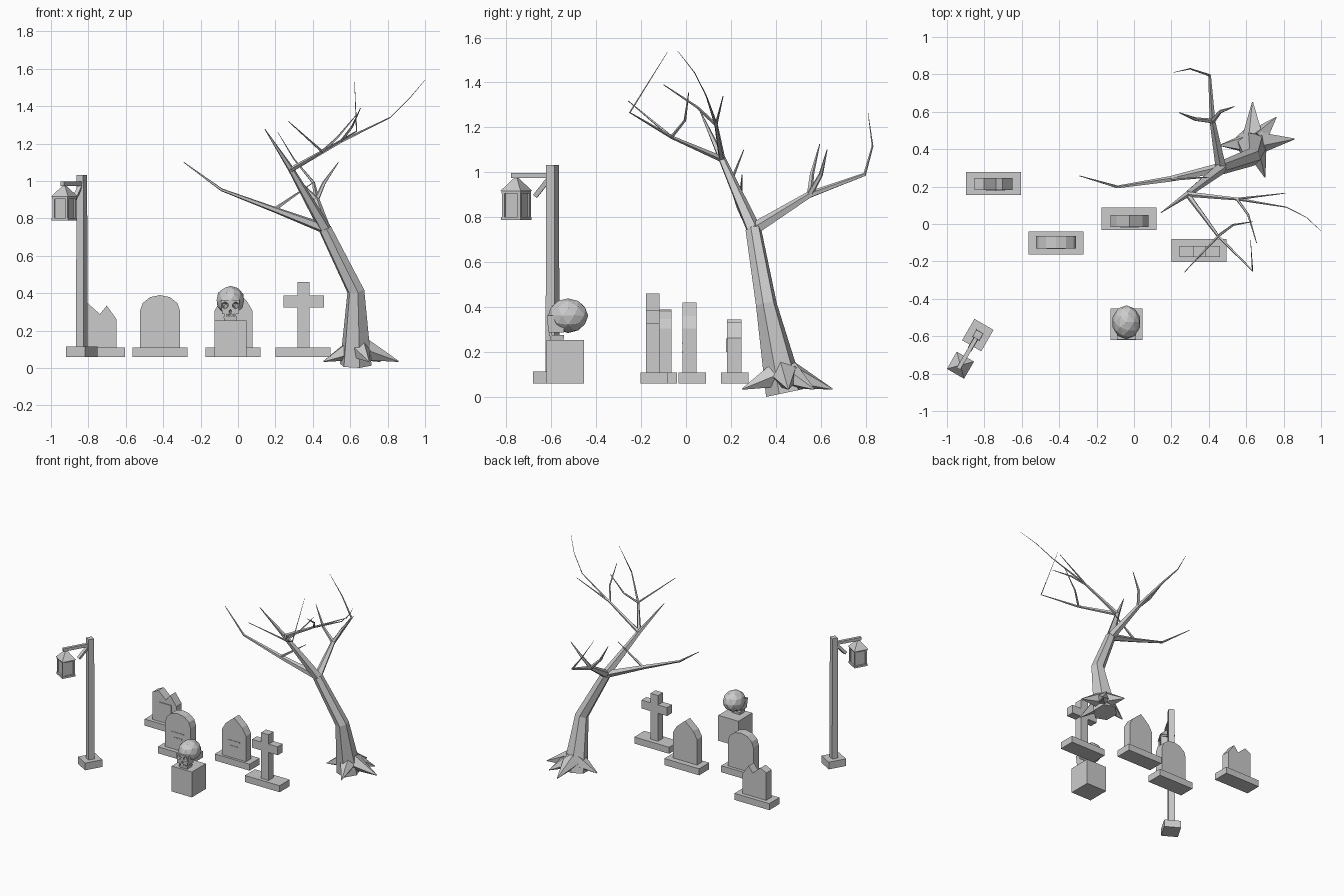
import bpy, bmesh, math
from mathutils import Vector, Matrix

if "Cube" in bpy.data.objects:
    bpy.data.objects.remove(bpy.data.objects["Cube"], do_unlink=True)

grey = bpy.data.materials.new("plain_grey")
grey.use_nodes = True
grey.diffuse_color = (0.6, 0.6, 0.6, 1)
grey.node_tree.nodes["Principled BSDF"].inputs["Base Color"].default_value = (0.6, 0.6, 0.6, 1)


def finish(name, bm, matrix=None):
    if matrix:
        bm.transform(matrix)
    bmesh.ops.recalc_face_normals(bm, faces=bm.faces)
    mesh = bpy.data.meshes.new(name)
    bm.to_mesh(mesh)
    bm.free()
    mesh.materials.append(grey)
    ob = bpy.data.objects.new(name, mesh)
    bpy.context.scene.collection.objects.link(ob)
    return ob


def box(name, center, size, matrix=None, taper=1.0):
    """Box whose top is scaled by taper; taper 0 gives a pyramid."""
    bm = bmesh.new()
    bmesh.ops.create_cube(bm, size=1)
    for v in bm.verts:
        if v.co.z > 0:
            v.co.x *= taper
            v.co.y *= taper
        v.co = Vector(center) + v.co * Vector(size)
    bmesh.ops.remove_doubles(bm, verts=bm.verts, dist=1e-5)
    return finish(name, bm, matrix)


def tube(name, path, radii, sides=5, matrix=None):
    """Faceted tapering limb along a path."""
    bm = bmesh.new()
    pts = [Vector(p) for p in path]
    rings, last = [], len(pts) - 1
    for i, (p, r) in enumerate(zip(pts, radii)):
        t = (pts[min(i + 1, last)] - pts[max(i - 1, 0)]).normalized()
        side = t.cross(Vector((0.3, 1, 0.2))).normalized()
        up = side.cross(t)
        angles = [math.tau * k / sides for k in range(sides)]
        rings.append([bm.verts.new(p + r * (math.cos(a) * side + math.sin(a) * up)) for a in angles])
    for a, b in zip(rings, rings[1:]):
        for k in range(sides):
            j = (k + 1) % sides
            bm.faces.new((a[k], a[j], b[j], b[k]))
    bm.faces.new(rings[0])
    bm.faces.new(rings[-1])
    return finish(name, bm, matrix)


def slab(name, profile, x, y, depth):
    """Upright stone: x-z outline extruded in y."""
    bm = bmesh.new()
    face = bm.faces.new([bm.verts.new((x + px, y - depth / 2, pz)) for px, pz in profile])
    out = bmesh.ops.extrude_face_region(bm, geom=[face])
    moved = [g for g in out["geom"] if isinstance(g, bmesh.types.BMVert)]
    bmesh.ops.translate(bm, verts=moved, vec=(0, depth, 0))
    return finish(name, bm)


# Graves: plinth plus a stone with its own outline
LOW, TOP = 0.06, 0.11


def plinth(name, x, y):
    box(name, (x, y, (LOW + TOP) / 2), (0.295, 0.122, TOP - LOW))


plinth("broken_grave_plinth", -0.752, 0.217)
slab("broken_gravestone", [(-0.1, TOP), (0.102, TOP), (0.102, 0.262), (0.05, 0.334),
     (0.014, 0.288), (-0.05, 0.345), (-0.1, 0.32)], -0.752, 0.215, 0.064)
box("broken_grave_plaque", (-0.74, 0.181, 0.23), (0.1, 0.008, 0.06))

plinth("round_grave_plinth", -0.417, -0.102)
arch = [(0.107 * math.cos(a), 0.305 + 0.085 * math.sin(a))
        for a in (math.pi * k / 6 for k in range(7))]
slab("round_gravestone", [(-0.107, TOP), (0.107, TOP)] + arch, -0.417, -0.098, 0.066)

plinth("pointed_grave_plinth", -0.026, 0.028)
slab("pointed_gravestone", [(-0.102, TOP), (0.102, TOP), (0.102, 0.305), (0.07, 0.36),
     (0, 0.42), (-0.07, 0.36), (-0.102, 0.305)], -0.024, 0.016, 0.062)

# Short engraved-looking lines on the two whole stones
for label, x, y in (("round", -0.417, -0.132), ("pointed", -0.024, -0.016)):
    for i, w in enumerate((0.1, 0.07)):
        box(f"{label}_grave_line_{i}", (x, y, 0.24 - 0.04 * i), (w, 0.005, 0.006))

plinth("cross_plinth", 0.347, -0.142)
w, a, b = 0.032, 0.324, 0.388
right_half = [(w, TOP), (w, a), (0.109, a), (0.109, b), (w, b), (w, 0.46)]
slab("cross_stone", right_half + [(-x, z) for x, z in reversed(right_half)], 0.351, -0.147, 0.06)

# Skull on a block
box("skull_block", (-0.041, -0.537, 0.157), (0.171, 0.168, 0.194))
SX = -0.041


def ball(bm, center, radii, subdivisions):
    m = Matrix.Translation(center) @ Matrix.Diagonal((*radii, 1))
    bmesh.ops.create_icosphere(bm, subdivisions=subdivisions, radius=1, matrix=m)


bm = bmesh.new()
ball(bm, (SX, -0.525, 0.362), (0.077, 0.09, 0.077), 2)
cranium = finish("skull_cranium", bm)
face = box("skull_face", (SX, -0.578, 0.325), (0.088, 0.07, 0.075), taper=1.15)
bm = bmesh.new()
for s in (-1, 1):
    ball(bm, (SX + s * 0.029, -0.614, 0.335), (0.021, 0.028, 0.02), 1)
ball(bm, (SX, -0.615, 0.302), (0.008, 0.015, 0.012), 1)
cutter = finish("socket_cutter", bm)
cutter.hide_render = True
for ob in (cranium, face):
    mod = ob.modifiers.new("sockets", "BOOLEAN")
    mod.operation, mod.solver, mod.object = "DIFFERENCE", "EXACT", cutter
    bpy.context.view_layer.objects.active = ob
    bpy.ops.object.modifier_apply(modifier=mod.name)
bpy.data.objects.remove(cutter, do_unlink=True)
box("skull_jaw", (SX, -0.574, 0.264), (0.066, 0.058, 0.022), taper=1.1)
for i in range(5):
    box(f"skull_tooth_{i}", (SX + (i - 2) * 0.013, -0.603, 0.282), (0.009, 0.012, 0.022))

# Lamp post, built facing -y and then turned
lamp = Matrix.Translation((-0.835, -0.594, 0)) @ Matrix.Rotation(math.radians(-30), 4, "Z")
box("lamp_base", (0, 0, 0.087), (0.118, 0.132, 0.055), lamp)
box("lamp_post", (0, 0, 0.57), (0.046, 0.046, 0.925), lamp, taper=0.9)
box("lamp_arm", (0, -0.105, 0.985), (0.022, 0.205, 0.022), lamp)
tube("lamp_strut", [(0, -0.015, 0.975), (0, -0.088, 0.895)], [0.015, 0.015], 4, lamp)
LY = -0.186
box("lantern_roof", (0, LY, 0.946), (0.106, 0.106, 0.06), lamp, taper=0.12)
box("lantern_floor", (0, LY, 0.795), (0.1, 0.1, 0.014), lamp)
box("lantern_rim", (0, LY, 0.911), (0.096, 0.096, 0.012), lamp)
box("lantern_glass", (0, LY, 0.853), (0.078, 0.078, 0.11), lamp)
for i, (sx, sy) in enumerate(((-1, -1), (-1, 1), (1, -1), (1, 1))):
    box(f"lantern_bar_{i}", (sx * 0.041, LY + sy * 0.041, 0.853), (0.013, 0.013, 0.11), lamp)

# Bare tree: trunk, roots and branching limbs
fork, crown = (0.465, 0.3, 0.745), (0.285, 0.16, 1.06)
left, back = (0.195, 0.24, 0.847), (0.42, 0.55, 0.9)
twig, spray = (0.45, -0.064, 1.157), (0.55, 0.134, 1.21)
tube("trunk", [(0.63, 0.44, 0.018), (0.63, 0.358, 0.41), fork], [0.088, 0.048, 0.036], 6)

for i, (x, y) in enumerate(((0.634, 0.652), (0.858, 0.455), (0.7, 0.25), (0.457, 0.42), (0.76, 0.57))):
    inner = Vector((0.64, 0.435, 0.1)).lerp(Vector((x, y, 0.1)), 0.15)
    tube(f"root_{i}", [inner, (x, y, 0.035)], [0.062, 0.003], 5)

limbs = {
    "main_limb": ([fork, crown, (0.143, 0.06, 1.278)], [0.034, 0.017, 0.002]),
    "left_limb": ([fork, left, (-0.088, 0.198, 0.953), (-0.29, 0.257, 1.1)], [0.028, 0.016, 0.008, 0.002]),
    "left_spur": ([left, (0.4, 0.25, 0.99)], [0.011, 0.002]),
    "back_limb": ([fork, back, (0.404, 0.795, 0.99), (0.3, 0.83, 1.116), (0.21, 0.81, 1.265)],
                  [0.03, 0.016, 0.008, 0.004, 0.001]),
    "back_spur_left": ([back, (0.33, 0.56, 0.99), (0.243, 0.595, 1.125)], [0.014, 0.01, 0.002]),
    "back_spur_right": ([back, (0.46, 0.6, 0.99), (0.537, 0.628, 1.1)], [0.014, 0.01, 0.002]),
    "right_limb": ([crown, spray, (0.815, 0.09, 1.34), (0.92, 0.037, 1.445), (1.0, -0.037, 1.54)],
                   [0.015, 0.008, 0.003, 0.002, 0.001]),
    "right_spur_front": ([spray, (0.61, 0.05, 1.29), (0.655, -0.1, 1.39)], [0.008, 0.006, 0.002]),
    "right_spur_back": ([spray, (0.81, 0.165, 1.338)], [0.007, 0.002]),
    "front_limb": ([crown, twig, (0.634, -0.25, 1.266), (0.623, -0.083, 1.535)],
                   [0.015, 0.008, 0.004, 0.001]),
    "front_spur_left": ([twig, (0.27, -0.257, 1.318)], [0.007, 0.002]),
    "front_spur_right": ([twig, (0.53, -0.005, 1.23), (0.634, 0.012, 1.355)], [0.008, 0.006, 0.002]),
}
for name, (path, radii) in limbs.items():
    tube(name, path, radii, 5)
